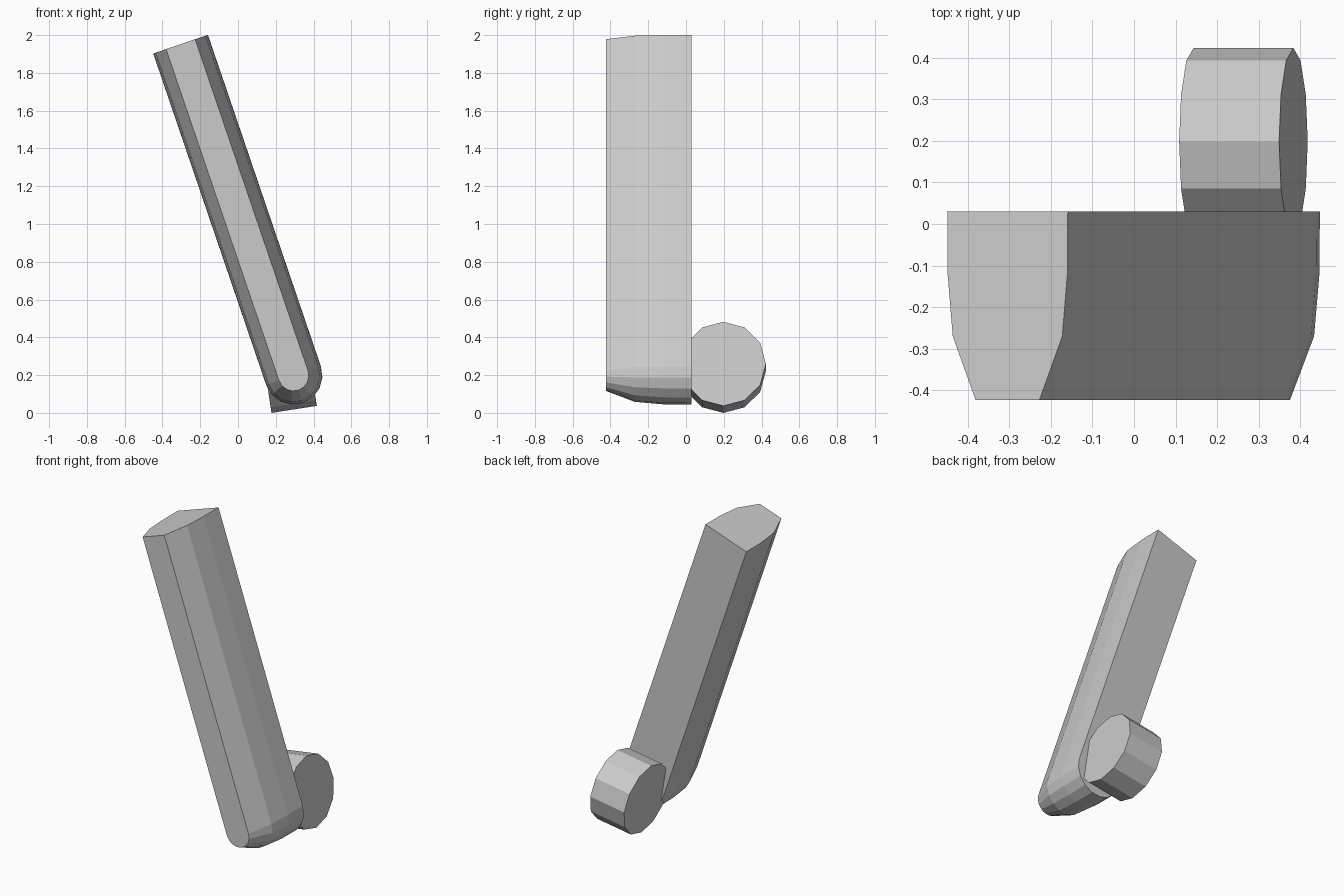
import bpy, bmesh, math
from mathutils import Matrix, Vector

if "Cube" in bpy.data.objects:
    bpy.data.objects.remove(bpy.data.objects["Cube"])


def make_object(name, bm):
    bmesh.ops.recalc_face_normals(bm, faces=bm.faces)
    mesh = bpy.data.meshes.new(name)
    bm.to_mesh(mesh)
    bm.free()
    obj = bpy.data.objects.new(name, mesh)
    bpy.context.collection.objects.link(obj)
    return obj


# Leaning bar: round-ended outline that narrows towards the front
LOW, HIGH = Vector((0.294, 0, 0.197)), Vector((-0.304, 0, 1.952))
along = (HIGH - LOW).normalized()
side = Vector((along.z, 0, -along.x))
SEGMENTS = 8

bm = bmesh.new()
rings = []
for y, r in [(0.03, 0.153), (-0.12, 0.152), (-0.27, 0.139), (-0.423, 0.081)]:
    pts = [HIGH - side * r]
    for i in range(SEGMENTS + 1):
        a = math.pi * i / SEGMENTS
        pts.append(LOW - side * r * math.cos(a) - along * r * math.sin(a))
    pts.append(HIGH + side * r)
    rings.append([bm.verts.new((p.x, y, p.z)) for p in pts])
n = len(rings[0])
for a, b in zip(rings, rings[1:]):
    for i in range(n):
        j = (i + 1) % n
        bm.faces.new((a[i], a[j], b[j], b[i]))
bm.faces.new(rings[0])
bm.faces.new(rings[-1])
make_object("leaning_bar", bm)

# Twelve-sided pivot drum behind the foot of the bar
bm = bmesh.new()
place = (Matrix.Translation((0.263, 0.198, 0.241))
         @ Matrix.Rotation(math.radians(90 - 8.8), 4, 'Y'))
bmesh.ops.create_cone(bm, cap_ends=True, segments=12, radius1=0.225,
                      radius2=0.225, depth=0.243, matrix=place)
make_object("pivot_drum", bm)
